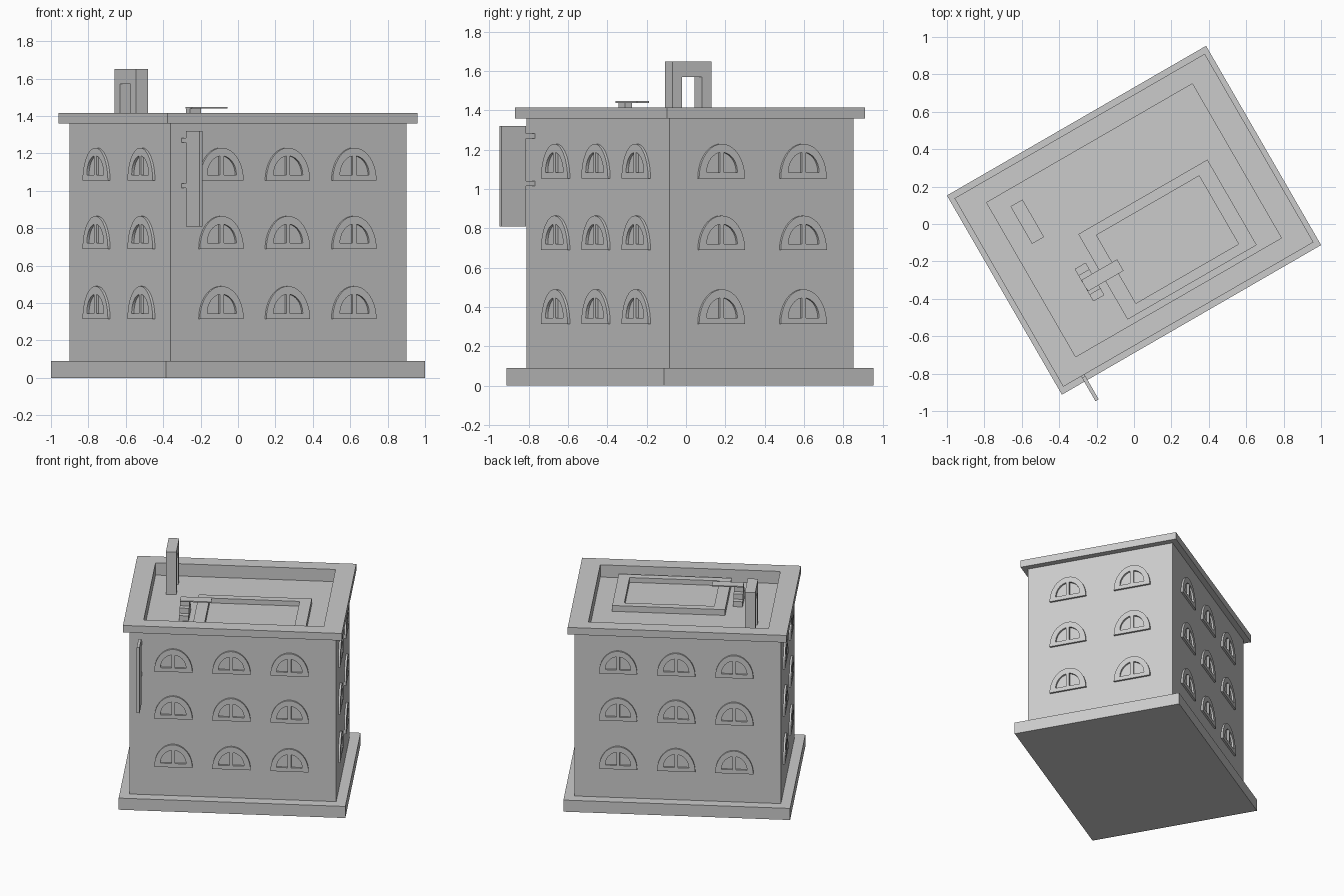
import bpy, bmesh, math
from mathutils import Matrix

cube = bpy.data.objects.get("Cube")
if cube:
    bpy.data.objects.remove(cube)

GREY = (0.6, 0.6, 0.6, 1)
mat = bpy.data.materials.new("plain grey")
mat.use_nodes = True
mat.diffuse_color = GREY
mat.node_tree.nodes["Principled BSDF"].inputs["Base Color"].default_value = GREY

# The whole building is turned on its plot
SITE = Matrix.Translation((0, 0.02, 0)) @ Matrix.Rotation(math.radians(30), 4, "Z")


def place(name, mesh, local=Matrix()):
    ob = bpy.data.objects.new(name, mesh)
    bpy.context.collection.objects.link(ob)
    ob.matrix_world = SITE @ local
    return ob


def finish(bm, name):
    bmesh.ops.recalc_face_normals(bm, faces=bm.faces)
    mesh = bpy.data.meshes.new(name)
    bm.to_mesh(mesh)
    bm.free()
    mesh.materials.append(mat)
    return mesh


def bridge(bm, a, b):
    for i in range(len(a)):
        j = (i + 1) % len(a)
        bm.faces.new((a[i], a[j], b[j], b[i]))


def add_box(bm, x, y, z):
    """Box from (low, high) ranges."""
    m = Matrix.Translation([sum(r) / 2 for r in (x, y, z)])
    m = m @ Matrix.Diagonal([r[1] - r[0] for r in (x, y, z)] + [1])
    bmesh.ops.create_cube(bm, size=1, matrix=m)


def boxes(name, *parts):
    bm = bmesh.new()
    for part in parts:
        add_box(bm, *part)
    return place(name, finish(bm, name))


def rect_stack(name, sections, centre=(0, 0), closed=False):
    """Join rectangles (width, depth, z) in order; cap the ends or close the ring."""
    bm = bmesh.new()
    loops = []
    for w, d, z in sections:
        loops.append([bm.verts.new((centre[0] + sx * w / 2, centre[1] + sy * d / 2, z))
                      for sx, sy in ((-1, -1), (1, -1), (1, 1), (-1, 1))])
    for a, b in zip(loops, loops[1:]):
        bridge(bm, a, b)
    if closed:
        bridge(bm, loops[-1], loops[0])
    else:
        bm.faces.new(loops[0])
        bm.faces.new(loops[-1])
    return place(name, finish(bm, name))


# Plinth, walls with a sunken roof deck, and the overhanging parapet
W, D = 1.458, 1.081
FLOOR, EAVES, TOP = 1.32, 1.36, 1.415
rect_stack("plinth", [(1.6, 1.23, 0), (1.6, 1.23, 0.09)])
rect_stack("walls", [(W, D, 0.09), (W, D, EAVES), (1.27, 0.952, EAVES), (1.27, 0.952, FLOOR)])
rect_stack("parapet", [(1.545, 1.163, EAVES), (1.545, 1.163, TOP),
                       (1.27, 0.952, TOP), (1.27, 0.952, EAVES)], closed=True)

# Roof pool
rect_stack("pool", [(0.797, 0.527, FLOOR), (0.797, 0.527, 1.365),
                    (0.634, 0.421, 1.365), (0.634, 0.421, 1.328)], centre=(0.1035, -0.179))

# Steps rising from both sides to the diving board
boxes("pool_steps", *[((-0.405, -0.337), (-0.167 - r, -0.167 + r), (z, z + 0.04))
                      for r, z in ((0.1, FLOOR), (0.06, FLOOR + 0.04), (0.02, FLOOR + 0.08))])
boxes("diving_board", ((-0.403, -0.183), (-0.206, -0.136), (1.439, 1.447)))

# Roof doorway: two posts and a lintel
X = (-0.535, -0.461)
boxes("roof_doorway",
      (X, (0.163, 0.221), (FLOOR, 1.57)),
      (X, (0.336, 0.394), (FLOOR, 1.57)),
      (X, (0.163, 0.394), (1.57, 1.65)))

# Hanging sign and its two brackets
boxes("sign_panel", ((-0.662, -0.642), (-0.735, -0.591), (0.81, 1.32)))
boxes("sign_brackets", *[((-0.662, -0.642), (-0.592, -0.535), (z, z + 0.025))
                         for z in (1.015, 1.257)])


# Arched window frame with a central mullion, facing -y
def window_mesh():
    bm = bmesh.new()
    out, back = -0.014, 0.004

    def arch(half, height, base, y):
        return [bm.verts.new((half * math.cos(t), y, base + height * math.sin(t)))
                for t in [math.pi * i / 20 for i in range(21)]]

    outer, inner = (0.135, 0.175, 0), (0.09, 0.102, 0.03)
    loops = [arch(*outer, back), arch(*outer, out), arch(*inner, out), arch(*inner, back)]
    for i in range(4):
        bridge(bm, loops[i], loops[(i + 1) % 4])
    add_box(bm, (-0.012, 0.012), (out, back), (0.025, 0.134))
    return finish(bm, "window")


window = window_mesh()
LONG, SHORT = (-0.42, -0.01, 0.4), (-0.24, 0.24)
SIDES = (("front", 0, D / 2, LONG), ("left", 90, W / 2, SHORT),
         ("back", 180, D / 2, LONG), ("right", 270, W / 2, SHORT))
for side, angle, dist, columns in SIDES:
    turn = Matrix.Rotation(math.radians(angle), 4, "Z")
    for row, z in enumerate((0.315, 0.69, 1.055), 1):
        for col, x in enumerate(columns, 1):
            place(f"{side}_window_{row}_{col}", window,
                  turn @ Matrix.Translation((x, -dist, z)))
